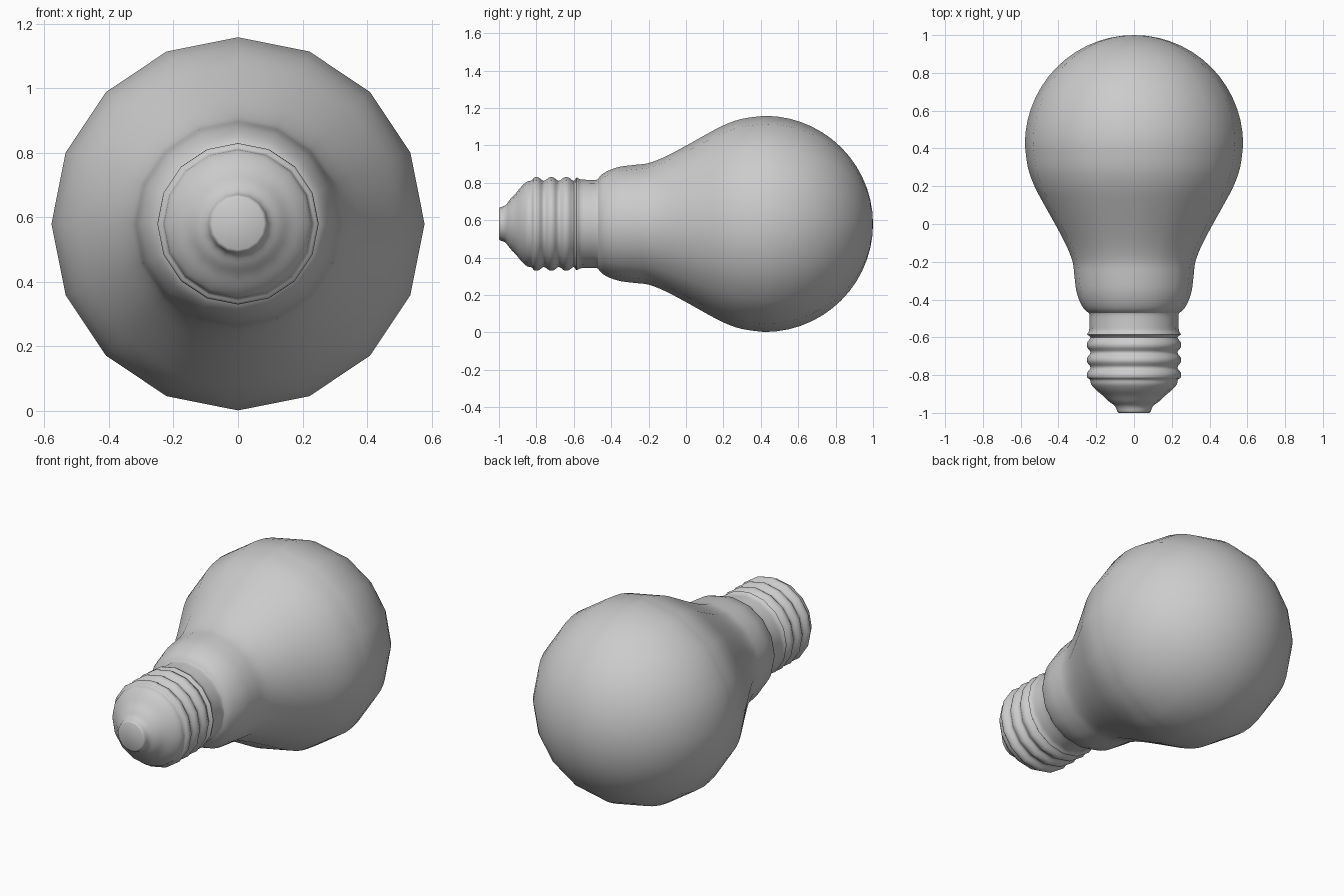
import bpy, bmesh, math
from mathutils import Vector

if "Cube" in bpy.data.objects:
    bpy.data.objects.remove(bpy.data.objects["Cube"])

SIDES = 16
AXIS_Z = 0.58


def smooth_profile(pts, steps=3):
    """Catmull-Rom refinement of a (y, radius) profile."""
    p = [pts[0]] + pts + [pts[-1]]
    out = []
    for i in range(1, len(p) - 2):
        a, b, c, d = (Vector(q) for q in p[i - 1:i + 3])
        for k in range(steps):
            t = k / steps
            out.append(0.5 * (2 * b + (c - a) * t + (2 * a - 5 * b + 4 * c - d) * t ** 2
                              + (3 * b - a - 3 * c + d) * t ** 3))
    return out + [Vector(pts[-1])]


def lathe(name, profile, cap_start=False, cap_end=False):
    """Revolve a (y, radius) profile around the lengthwise axis."""
    bm = bmesh.new()
    rings = []
    for y, r in profile:
        rings.append([bm.verts.new((r * math.cos(2 * math.pi * i / SIDES), y,
                                    AXIS_Z + r * math.sin(2 * math.pi * i / SIDES)))
                      for i in range(SIDES)])
    for a, b in zip(rings, rings[1:]):
        for i in range(SIDES):
            j = (i + 1) % SIDES
            bm.faces.new((a[i], a[j], b[j], b[i]))
    if cap_start:
        bm.faces.new(rings[0])
    if cap_end:
        tip = bm.verts.new((0, 1.0, AXIS_Z))
        for i in range(SIDES):
            bm.faces.new((rings[-1][i], rings[-1][(i + 1) % SIDES], tip))
    bmesh.ops.recalc_face_normals(bm, faces=bm.faces)
    if not cap_start and sum(f.normal.y for f in bm.faces if f.calc_center_median().y > 0.8) < 0:
        bmesh.ops.reverse_faces(bm, faces=bm.faces)
    me = bpy.data.meshes.new(name)
    bm.to_mesh(me)
    bm.free()
    ob = bpy.data.objects.new(name, me)
    bpy.context.collection.objects.link(ob)
    bpy.ops.object.select_all(action='DESELECT')
    ob.select_set(True)
    bpy.context.view_layer.objects.active = ob
    bpy.ops.object.shade_smooth_by_angle(angle=math.radians(60))
    return ob


# Glass: flared neck, then a spherical dome
neck = smooth_profile([(-0.47, 0.24), (-0.45, 0.264), (-0.41, 0.287), (-0.35, 0.306),
                       (-0.27, 0.316), (-0.2, 0.325), (-0.11, 0.36), (0.0, 0.418),
                       (0.1, 0.474), (0.2, 0.527), (0.3, 0.562), (0.42, 0.578)])
dome = [(0.42 + 0.58 * math.sin(a), 0.578 * math.cos(a))
        for a in (math.radians(90 * i / 14) for i in range(1, 14))]
lathe("glass_bulb", neck + dome, cap_end=True)

# Screw base: contact tip, shoulder, thread ridges, collar
base = [(-0.995, 0.088), (-0.965, 0.1), (-0.94, 0.132), (-0.91, 0.163), (-0.88, 0.2),
        (-0.85, 0.226), (-0.825, 0.233)]
for y in (-0.80, -0.72, -0.64):
    base += [(y - 0.012, 0.248), (y + 0.012, 0.248), (y + 0.04, 0.23)]
base += [(-0.585, 0.248), (-0.565, 0.238), (-0.53, 0.236), (-0.48, 0.236), (-0.465, 0.242)]
lathe("screw_base", [Vector((-1.0, 0.08))] + smooth_profile(base), cap_start=True)
